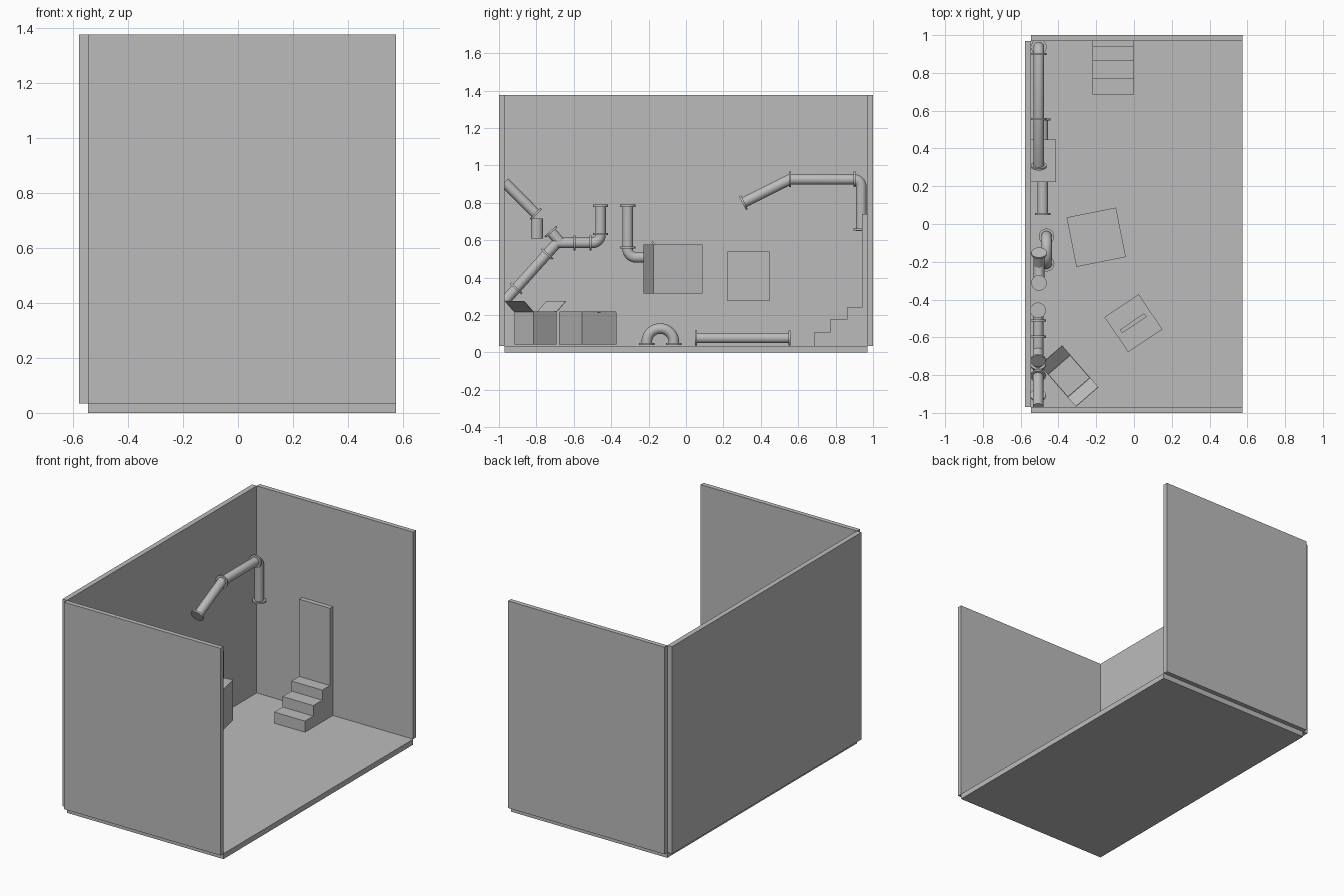
import bpy, bmesh, math
from mathutils import Vector, Matrix

if "Cube" in bpy.data.objects:
    bpy.data.objects.remove(bpy.data.objects["Cube"])

grey = bpy.data.materials.new("plain_grey")
grey.diffuse_color = (0.5, 0.5, 0.5, 1)
grey.use_nodes = True
grey.node_tree.nodes["Principled BSDF"].inputs["Base Color"].default_value = grey.diffuse_color


def finish(name, bm, smooth=False):
    bmesh.ops.recalc_face_normals(bm, faces=bm.faces)
    me = bpy.data.meshes.new(name)
    bm.to_mesh(me)
    bm.free()
    me.materials.append(grey)
    ob = bpy.data.objects.new(name, me)
    bpy.context.collection.objects.link(ob)
    if smooth:
        bpy.ops.object.select_all(action='DESELECT')
        bpy.context.view_layer.objects.active = ob
        ob.select_set(True)
        bpy.ops.object.shade_smooth_by_angle(angle=math.radians(35))
    return ob


def add_box(bm, lo, hi, m=Matrix.Identity(4)):
    lo, hi = Vector(lo), Vector(hi)
    s = hi - lo
    bmesh.ops.create_cube(bm, size=1, matrix=m @ Matrix.Translation((lo + hi) / 2)
                          @ Matrix.Diagonal((s.x, s.y, s.z, 1)))


def box(name, lo, hi, m=Matrix.Identity(4)):
    bm = bmesh.new()
    add_box(bm, lo, hi, m)
    return finish(name, bm)


def placed(x, y, deg):
    return Matrix.Translation((x, y, 0)) @ Matrix.Rotation(math.radians(deg), 4, 'Z')


def rounded(points):
    """Turn (y, z, bend radius) corners into a smooth 2D path."""
    out = []
    for i, (y, z, r) in enumerate(points):
        p = Vector((y, z))
        if r == 0:
            out.append(p)
            continue
        a = (Vector(points[i - 1][:2]) - p).normalized()
        b = (Vector(points[i + 1][:2]) - p).normalized()
        half = a.angle(b) / 2
        c = p + (a + b).normalized() * (r / math.sin(half))
        d0 = p + a * (r / math.tan(half)) - c
        d1 = p + b * (r / math.tan(half)) - c
        sweep = d0.angle_signed(d1)
        for k in range(11):
            t = -sweep * k / 10
            out.append(c + Vector((d0.x * math.cos(t) - d0.y * math.sin(t),
                                   d0.x * math.sin(t) + d0.y * math.cos(t))))
    return out


def pipe(name, x, points, flanges=(), r=0.028, n=32):
    """Sweep a round pipe in the y-z plane; flanges are (y, z, angle of axis)."""
    path = rounded(points)
    bm = bmesh.new()
    rings = []
    for i, p in enumerate(path):
        t0 = (p - path[i - 1]).normalized() if i else (path[1] - p).normalized()
        t1 = (path[i + 1] - p).normalized() if i < len(path) - 1 else t0
        t = (t0 + t1).normalized()
        nrm = Vector((-t.y, t.x)) / max(t.dot(t0), 0.3)
        ring = []
        for k in range(n):
            a = 2 * math.pi * k / n
            q = p + nrm * r * math.sin(a)
            ring.append(bm.verts.new((x + r * math.cos(a), q.x, q.y)))
        rings.append(ring)
    for a, b in zip(rings, rings[1:]):
        for k in range(n):
            bm.faces.new((a[k], a[(k + 1) % n], b[(k + 1) % n], b[k]))
    bm.faces.new(rings[0])
    bm.faces.new(rings[-1])
    for y, z, deg in flanges:
        m = Matrix.Translation((x, y, z)) @ Matrix.Rotation(math.radians(deg - 90), 4, 'X')
        bmesh.ops.create_cone(bm, cap_ends=True, segments=n, radius1=0.041, radius2=0.041,
                              depth=0.011, matrix=m)
    return finish(name, bm, True)


# Room shell
box("floor", (-0.545, -0.97, 0), (0.575, 0.97, 0.035))
box("left_wall", (-0.578, -0.97, 0.035), (-0.545, 0.97, 1.375))
for name, y in (("front_wall", -1), ("back_wall", 0.97)):
    box(name, (-0.545, y, 0.035), (0.575, y + 0.03, 1.375))

# Steps and door
bm = bmesh.new()
profile = [(0.97, 0.035), (0.685, 0.035), (0.685, 0.107), (0.77, 0.107), (0.77, 0.175),
           (0.862, 0.175), (0.862, 0.24), (0.97, 0.24)]
side = bm.faces.new([bm.verts.new((-0.22, y, z)) for y, z in profile])
ext = bmesh.ops.extrude_face_region(bm, geom=[side], use_keep_orig=True)
bmesh.ops.translate(bm, vec=(0.22, 0, 0),
                    verts=[v for v in ext["geom"] if isinstance(v, bmesh.types.BMVert)])
finish("steps", bm)
box("door", (-0.22, 0.94, 0.24), (0, 0.97, 0.74))

# Wall cabinet and raised cube
box("wall_cabinet", (-0.548, 0.222, 0.275), (-0.413, 0.447, 0.54))
box("raised_cube", (-0.1335, -0.1335, 0.316), (0.1335, 0.1335, 0.578), placed(-0.2, -0.07, 11.3))

# Pipes
pipe("hanging_pipe", -0.504, [(0.307, 0.80, 0), (0.556, 0.925, 0), (0.937, 0.925, 0.04), (0.937, 0.65, 0)],
     [(0.307, 0.80, 27), (0.556, 0.925, 90 - 90), (0.90, 0.925, 0), (0.937, 0.657, 90)])
pipe("floor_pipe", -0.483, [(0.05, 0.077, 0), (0.558, 0.077, 0)],
     [(0.053, 0.077, 0), (0.554, 0.077, 0)])
pipe("arched_pipe", -0.463, [(-0.21, 0.04, 0), (-0.21, 0.127, 0.071), (-0.065, 0.127, 0.071), (-0.065, 0.04, 0)],
     [(-0.21, 0.046, 90), (-0.065, 0.046, 90)])
pipe("elbow_pipe", -0.503, [(-0.312, 0.79, 0), (-0.312, 0.508, 0.045), (-0.22, 0.508, 0.03), (-0.155, 0.56, 0)],
     [(-0.312, 0.784, 90), (-0.312, 0.56, 90), (-0.155, 0.56, 40)])
pipe("forked_pipe", -0.508, [(-0.457, 0.79, 0), (-0.457, 0.585, 0.045), (-0.69, 0.585, 0.02), (-0.968, 0.275, 0)],
     [(-0.457, 0.784, 90), (-0.457, 0.634, 90), (-0.51, 0.585, 0), (-0.597, 0.585, 0),
      (-0.743, 0.526, 48), (-0.908, 0.342, 48)])
pipe("fork_branch", -0.508, [(-0.67, 0.585, 0), (-0.725, 0.648, 0)], [(-0.722, 0.645, 131)])
pipe("upper_pipe", -0.508, [(-0.97, 0.91, 0), (-0.80, 0.738, 0)], [(-0.803, 0.741, -45)])
pipe("upper_pipe_outlet", -0.508, [(-0.797, 0.715, 0), (-0.797, 0.61, 0)], r=0.033)


def carton(bm, m, hx, hy, z0, z1, t=0.004):
    add_box(bm, (-hx, -hy, z0), (hx, hy, z0 + t), m)
    for s in (-1, 1):
        xs = sorted((s * hx, s * (hx - t)))
        ys = sorted((s * hy, s * (hy - t)))
        add_box(bm, (xs[0], -hy, z0), (xs[1], hy, z1), m)
        add_box(bm, (-hx + t, ys[0], z0), (hx - t, ys[1], z1), m)


# Open carton with two raised flaps
bm = bmesh.new()
m = placed(-0.344, -0.805, -49)
carton(bm, m, 0.081, 0.079, 0.042, 0.218)
for s in (-1, 1):
    hinge = m @ Matrix.Translation((s * 0.081, 0, 0.216)) @ Matrix.Rotation(-s * math.radians(41), 4, 'Y')
    add_box(bm, (min(0, s * 0.086), -0.079, -0.0015), (max(0, s * 0.086), 0.079, 0.0015), hinge)
finish("open_carton", bm)

# Closed carton with a slit between its flaps
bm = bmesh.new()
m = placed(-0.003, -0.525, 33.9)
carton(bm, m, 0.109, 0.112, 0.042, 0.213)
for s in (-1, 1):
    ys = sorted((s * 0.009, s * 0.110))
    xs = sorted((s * 0.076, s * 0.107))
    add_box(bm, (-0.107, ys[0], 0.214), (0.107, ys[1], 0.218), m)
    add_box(bm, (xs[0], -0.107, 0.209), (xs[1], 0.107, 0.2135), m)
finish("closed_carton", bm)
